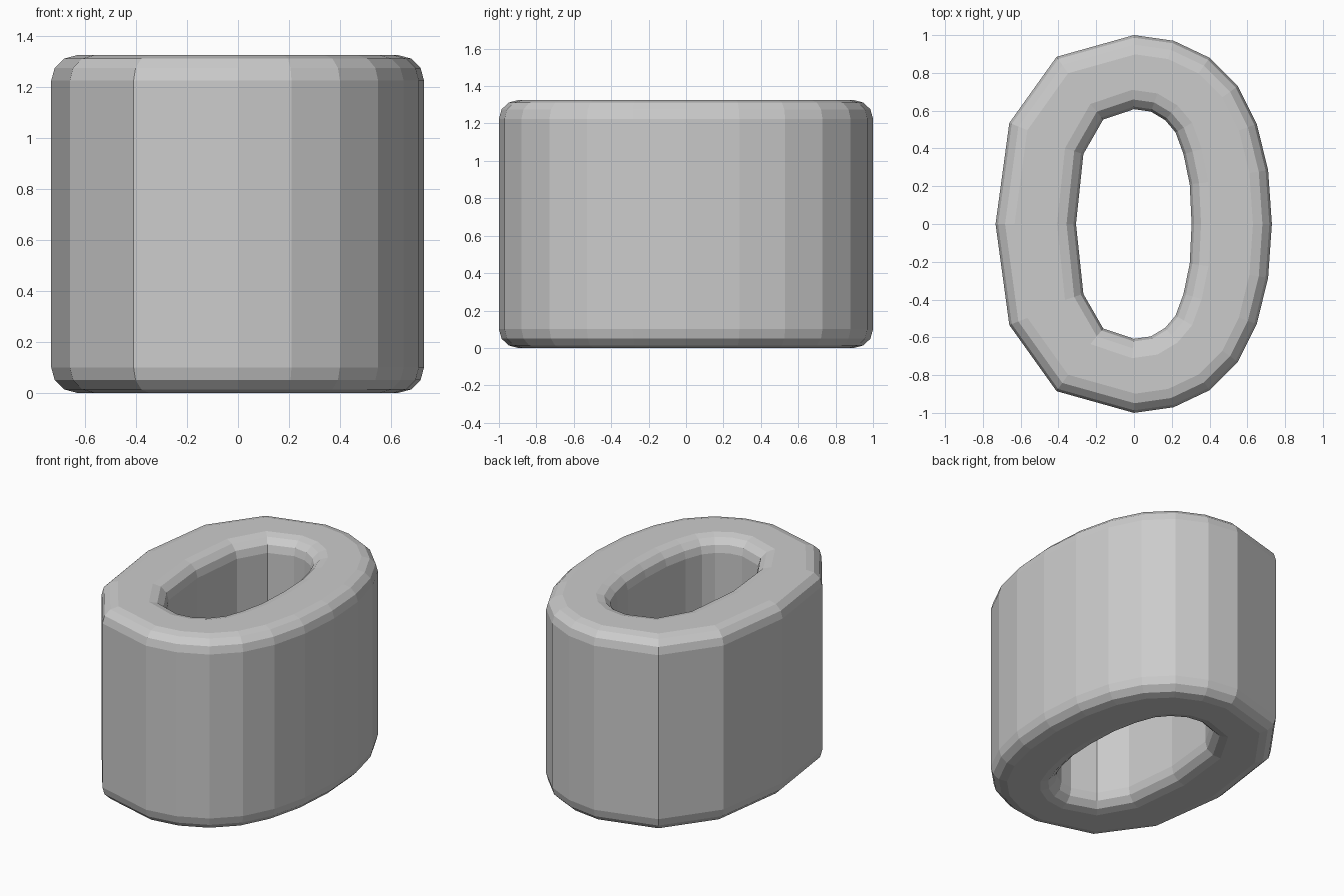
import bpy, bmesh, math
from mathutils import Vector

if "Cube" in bpy.data.objects:
    bpy.data.objects.remove(bpy.data.objects["Cube"])

HEIGHT, ROUND, STEPS = 1.325, 0.1, 3


def outline(upper):
    # mirror the upper half (right tip to left tip) to close the oval
    lower = [(x, -y) for x, y in reversed(upper[1:-1])]
    return [Vector(p) for p in upper + lower]


def offset(points, d):
    # mitred outward offset of a counter-clockwise outline
    result = []
    for i, p in enumerate(points):
        a = (p - points[i - 1]).normalized()
        b = (points[(i + 1) % len(points)] - p).normalized()
        n1, n2 = Vector((a.y, -a.x)), Vector((b.y, -b.x))
        result.append(p + (n1 + n2) * (d / (1 + n1.dot(n2))))
    return result


# Oval outlines: fine facets on the right, coarse on the left
outer = outline([(0.73, 0), (0.71, 0.285), (0.65, 0.53), (0.55, 0.73), (0.40, 0.88),
                 (0.21, 0.97), (0, 1), (-0.41, 0.885), (-0.66, 0.535), (-0.733, 0)])
inner = outline([(0.305, 0), (0.295, 0.21), (0.262, 0.37), (0.22, 0.485), (0.165, 0.55),
                 (0.09, 0.595), (0, 0.608), (-0.163, 0.553), (-0.268, 0.37), (-0.307, 0)])

# Rounded edge as (inset, height) pairs, bottom to top
arc = []
for k in range(STEPS + 1):
    t = math.radians(90 * k / STEPS)
    arc.append((ROUND * (1 - math.sin(t)), ROUND * (1 - math.cos(t))))
profile = arc + [(d, HEIGHT - z) for d, z in reversed(arc)]

# Sleeve: loft up the outer wall, then down the inner wall
bm = bmesh.new()
rings = []
for base, sign, steps in ((outer, -1, profile), (inner, 1, profile[::-1])):
    for d, z in steps:
        rings.append([bm.verts.new((p.x, p.y, z)) for p in offset(base, sign * d)])
for r, ring in enumerate(rings):
    nxt = rings[(r + 1) % len(rings)]
    for i in range(len(ring)):
        j = (i + 1) % len(ring)
        bm.faces.new((ring[i], ring[j], nxt[j], nxt[i]))
bmesh.ops.recalc_face_normals(bm, faces=bm.faces)

mesh = bpy.data.meshes.new("oval_sleeve")
bm.to_mesh(mesh)
bm.free()
bpy.context.collection.objects.link(bpy.data.objects.new("oval_sleeve", mesh))
